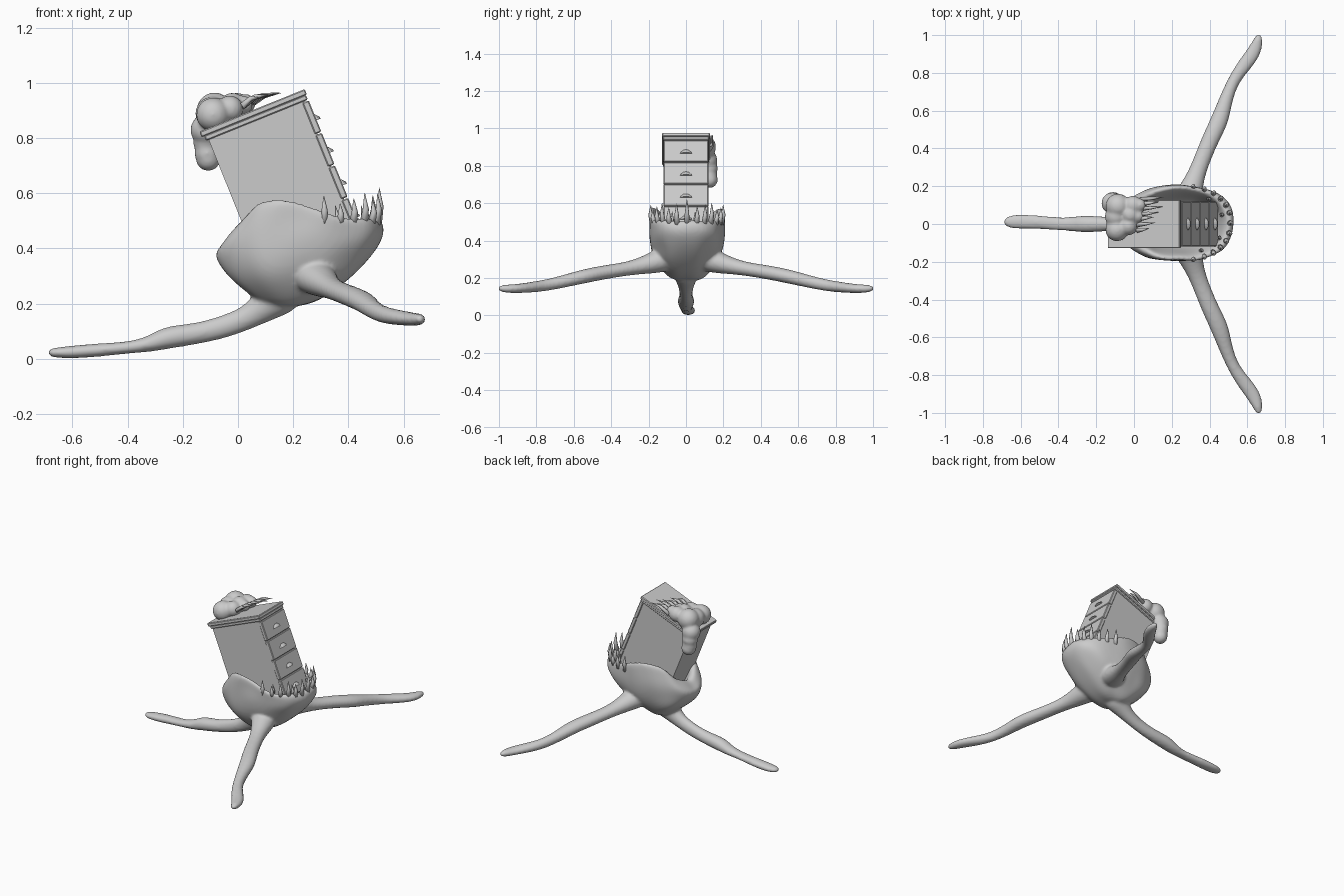
import bpy, bmesh, math
from mathutils import Vector, Matrix, noise

if "Cube" in bpy.data.objects:
    bpy.data.objects.remove(bpy.data.objects["Cube"])

TILT = Matrix.Translation((0.05, 0, 0.90)) @ Matrix.Rotation(math.radians(-22), 4, 'Y')


def finish(bm, name, smooth=True):
    bmesh.ops.recalc_face_normals(bm, faces=bm.faces)
    me = bpy.data.meshes.new(name)
    bm.to_mesh(me)
    bm.free()
    ob = bpy.data.objects.new(name, me)
    bpy.context.collection.objects.link(ob)
    if smooth:
        for p in me.polygons:
            p.use_smooth = True
    return ob


def loft(bm, rings):
    vs = [[bm.verts.new(p) for p in r] for r in rings]
    n = len(vs[0])
    for a, b in zip(vs, vs[1:]):
        for i in range(n):
            bm.faces.new((a[i], a[(i + 1) % n], b[(i + 1) % n], b[i]))
    bm.faces.new(vs[0][::-1])
    bm.faces.new(vs[-1])


def tube(bm, pts, n=10):
    """pts: x, y, z, half width, half height"""
    rings = []
    for i, p in enumerate(pts):
        a, b = Vector(pts[max(i - 1, 0)][:3]), Vector(pts[min(i + 1, len(pts) - 1)][:3])
        d = (b - a).normalized()
        s = d.cross(Vector((0, 0, 1))).normalized()
        u = s.cross(d)
        rings.append([Vector(p[:3]) + s * p[3] * math.cos(t) + u * p[4] * math.sin(t)
                      for t in (2 * math.pi * k / n for k in range(n))])
    loft(bm, rings)


def flesh(ob, voxel, sub=2, smooth=5):
    if sub:
        ob.modifiers.new("round", 'SUBSURF').levels = sub
        ob.modifiers["round"].render_levels = sub
    m = ob.modifiers.new("fuse", 'REMESH')
    m.mode, m.voxel_size, m.use_smooth_shade = 'VOXEL', voxel, True
    m = ob.modifiers.new("soften", 'SMOOTH')
    m.factor, m.iterations = 0.5, smooth


def spike(bm, base, tip, r, bend):
    base, tip = Vector(base), Vector(tip)
    d = (tip - base).normalized()
    s = d.orthogonal().normalized()
    u = d.cross(s)
    rings = []
    for t, k in ((0, 1), (0.5, 0.7), (1, 0.06)):
        c = base.lerp(tip, t) + Vector(bend) * (4 * t * (1 - t))
        rings.append([c + (s * math.cos(a) + u * math.sin(a)) * r * k
                      for a in (math.pi * j / 4 for j in range(8))])
    loft(bm, rings)


# --- fleshy cup body with three legs, fused together
def rim_lift(a):
    a = abs((a + math.pi) % (2 * math.pi) - math.pi)
    keys = [(0, 0.0), (0.7, 0.0), (1.15, 0.0), (1.7, 0.065), (2.2, 0.06), (2.7, -0.04), (3.2, -0.08)]
    for (a0, v0), (a1, v1) in zip(keys, keys[1:]):
        if a <= a1:
            return v0 + (v1 - v0) * (a - a0) / (a1 - a0)
    return -0.08


# z, x min, x max, half depth, share of the rim lift
LEVELS = [(0.185, 0.10, 0.26, 0.06, 0), (0.22, 0.05, 0.33, 0.12, 0), (0.29, -0.03, 0.41, 0.17, 0),
          (0.36, -0.075, 0.47, 0.195, 0.1), (0.42, -0.09, 0.53, 0.205, 0.4), (0.47, -0.06, 0.54, 0.20, 0.8),
          (0.515, -0.03, 0.52, 0.20, 1), (0.51, 0.0, 0.49, 0.17, 1), (0.43, 0.02, 0.465, 0.15, 0.6),
          (0.35, 0.05, 0.41, 0.12, 0.2), (0.32, 0.12, 0.34, 0.07, 0)]
bm = bmesh.new()
rings = []
N = 28
for z, x0, x1, ry, w in LEVELS:
    ring = []
    for k in range(N):
        a = 2 * math.pi * k / N
        c, s = math.cos(a), math.sin(a)
        sx, sy = math.copysign(abs(c) ** 0.85, c), math.copysign(abs(s) ** 0.85, s)
        p = Vector(((x0 + x1) / 2 + (x1 - x0) / 2 * sx, 0.005 + ry * sy, z + w * rim_lift(a)))
        ring.append(p + noise.noise_vector(p * 9) * 0.018)
    rings.append(ring)
loft(bm, rings)
SIDE = [(0.25, 0.06, 0.32, 0.10, 0.08), (0.295, 0.16, 0.285, 0.075, 0.065), (0.325, 0.25, 0.262, 0.05, 0.045),
        (0.36, 0.34, 0.245, 0.047, 0.038), (0.40, 0.44, 0.23, 0.048, 0.04), (0.455, 0.55, 0.208, 0.052, 0.04),
        (0.48, 0.64, 0.185, 0.04, 0.036), (0.52, 0.75, 0.16, 0.032, 0.033), (0.575, 0.83, 0.15, 0.04, 0.03),
        (0.63, 0.90, 0.143, 0.042, 0.026), (0.655, 0.96, 0.142, 0.032, 0.024), (0.664, 1.008, 0.145, 0.013, 0.015)]
BACK = [(0.20, 0, 0.26, 0.09, 0.09), (0.11, 0, 0.20, 0.06, 0.065), (0.04, 0, 0.15, 0.04, 0.045),
        (-0.05, 0, 0.115, 0.036, 0.044), (-0.15, 0, 0.09, 0.04, 0.04), (-0.26, 0, 0.078, 0.05, 0.045),
        (-0.32, 0, 0.052, 0.04, 0.03), (-0.40, 0, 0.04, 0.036, 0.022), (-0.50, 0.01, 0.032, 0.038, 0.026),
        (-0.60, 0.012, 0.024, 0.042, 0.025), (-0.66, 0.012, 0.022, 0.036, 0.02), (-0.69, 0.012, 0.022, 0.018, 0.013)]
tube(bm, SIDE)
tube(bm, [(x, -y, z, w, h) for x, y, z, w, h in SIDE])
tube(bm, BACK)
flesh(finish(bm, "body_and_legs"), 0.009, 2, 6)

# --- teeth along the front lip
bm = bmesh.new()
for i in range(13):
    a = math.radians(-78 + 13 * i)
    c, s = math.cos(a), math.sin(a)
    x, y = 0.245 + 0.26 * abs(c) ** 0.85, 0.005 + 0.185 * math.copysign(abs(s) ** 0.85, s)
    h = (0.115, 0.085, 0.10)[i % 3] - 0.03 * abs(s)
    spike(bm, (x, y, 0.485), (x + 0.012 * c - 0.005, y + 0.012 * s, 0.505 + h), 0.016, (0.008 * c, 0.008 * s, 0))
    if i % 3 == 1:
        spike(bm, (x - 0.035 * c, y * 0.85, 0.475), (x - 0.04 * c, y * 0.85, 0.555), 0.012, (0.006, 0, 0))
finish(bm, "lip_teeth")


# --- tilted cabinet, built in its own frame with the top at z = 0
def box(name, lo, hi, bevel=0.0):
    bm = bmesh.new()
    bmesh.ops.create_cube(bm, size=1)
    for v in bm.verts:
        v.co = Vector([l + (h - l) * (c + 0.5) for l, h, c in zip(lo, hi, v.co)])
    if bevel:
        bmesh.ops.bevel(bm, geom=bm.edges[:], offset=bevel, segments=1, affect='EDGES')
    ob = finish(bm, name, False)
    ob.matrix_world = TILT
    return ob


box("cabinet_case", (-0.185, -0.115, -0.55), (0.19, 0.115, -0.02))
box("cabinet_top", (-0.205, -0.128, -0.022), (0.207, 0.128, 0.0), 0.004)
box("cabinet_top_moulding", (-0.195, -0.122, -0.04), (0.203, 0.122, -0.02), 0.004)
for i in range(4):
    z1 = -0.043 - 0.127 * i
    box(f"drawer_{i + 1}", (0.18, -0.119, z1 - 0.123), (0.205, 0.119, z1), 0.004)
    # cup pull: a half-round wedge, wide at the bottom
    bm = bmesh.new()
    zc = z1 - 0.07
    loft(bm, [[(0.203 + d * math.sin(t), w * math.cos(t), z) for t in
               (math.pi * k / 6 for k in range(7))]
              for w, d, z in ((0.033, 0.018, zc - 0.008), (0.03, 0.016, zc), (0.014, 0.004, zc + 0.014))])
    finish(bm, f"drawer_pull_{i + 1}", False).matrix_world = TILT

# --- flesh growth draped over the upper rear corner
bm = bmesh.new()
for x, y, z, r in ((-0.09, -0.03, 0.885, 0.062), (-0.095, 0.04, 0.89, 0.06), (-0.085, 0.095, 0.90, 0.066),
                   (-0.03, -0.01, 0.905, 0.05), (-0.02, 0.05, 0.915, 0.05), (-0.005, 0.10, 0.915, 0.05),
                   (0.03, 0.10, 0.925, 0.035), (0.02, 0.04, 0.92, 0.034), (-0.115, 0.11, 0.83, 0.058),
                   (-0.115, 0.122, 0.785, 0.048), (-0.112, 0.122, 0.745, 0.046), (-0.108, 0.125, 0.725, 0.045)):
    bmesh.ops.create_icosphere(bm, subdivisions=3, radius=r, matrix=Matrix.Translation((x, y, z)))
flesh(finish(bm, "upper_growth"), 0.007, 0, 12)

# --- claws of the growth lying on the cabinet top
bm = bmesh.new()
for i, y in enumerate((-0.035, -0.005, 0.025, 0.05, 0.08, 0.105, 0.13)):
    l = (0.06, 0.09, 0.08, 0.10, 0.115, 0.09, 0.11)[i]
    spike(bm, (0.015 + 0.15 * max(y, 0), y, 0.915), (0.02 + 0.2 * max(y, 0) + l, y + 0.012, 0.925 + 0.35 * l),
          0.013, (0, 0, 0.014))
finish(bm, "upper_claws")
